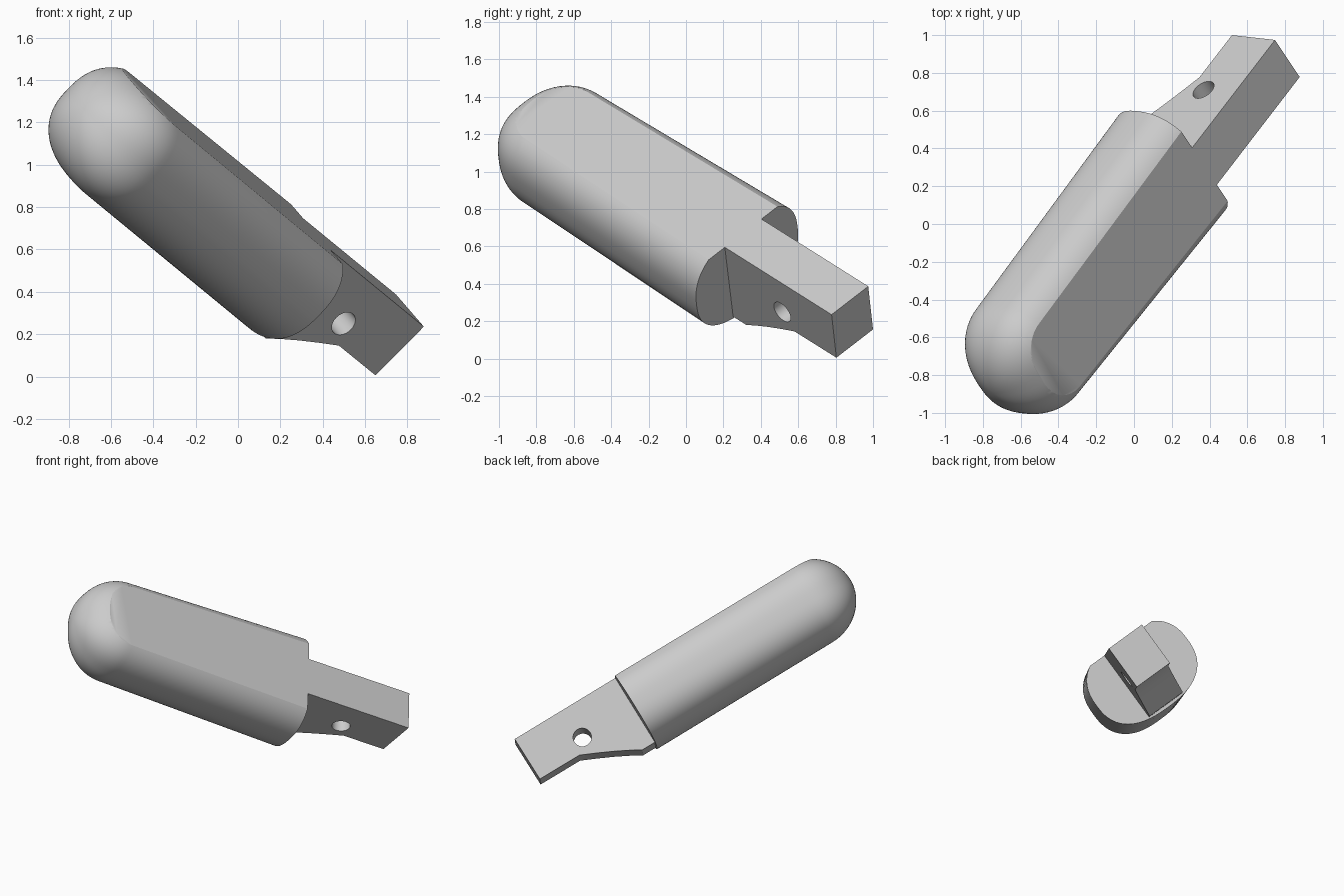
import bpy, bmesh
from math import sin, cos, pi, copysign, radians
from mathutils import Matrix, Vector

if "Cube" in bpy.data.objects:
    bpy.data.objects.remove(bpy.data.objects["Cube"])

# Tilted frame: local x = width, y = along the part, z = normal of the flat
along = Vector((0.545, 0.709, -0.447)).normalized()
width = Vector((0.467, -0.70, -0.54))
width = (width - along * width.dot(along)).normalized()
normal = width.cross(along)
frame = Matrix((width, along, normal)).transposed().to_4x4()

CENTRE_X, CENTRE_Z, FLAT_Z = -0.402, 0.467, 0.712
BASE_Y, DOME_Y, DOME_LEN = 0.12, -1.285, 0.325
SEGMENTS, DOME_RINGS = 96, 20

grey = bpy.data.materials.new("light_grey")
grey.use_nodes = True
grey.diffuse_color = (0.6, 0.6, 0.6, 1)
grey.node_tree.nodes["Principled BSDF"].inputs["Base Color"].default_value = (0.6, 0.6, 0.6, 1)


def make_object(name, bm):
    bmesh.ops.recalc_face_normals(bm, faces=bm.faces)
    mesh = bpy.data.meshes.new(name)
    bm.to_mesh(mesh)
    bm.free()
    mesh.materials.append(grey)
    obj = bpy.data.objects.new(name, mesh)
    obj.matrix_world = frame
    bpy.context.collection.objects.link(obj)
    return obj


def activate(obj):
    bpy.ops.object.select_all(action="DESELECT")
    obj.select_set(True)
    bpy.context.view_layer.objects.active = obj


def section(bm, y, half_x, half_z, power=2.5):
    """Ring of vertices on a rounded oval."""
    ring = []
    for i in range(SEGMENTS):
        a = 2 * pi * i / SEGMENTS
        x = copysign(abs(cos(a)) ** (2 / power), cos(a)) * half_x
        z = copysign(abs(sin(a)) ** (2 / power), sin(a)) * half_z
        ring.append(bm.verts.new((CENTRE_X + x, y, CENTRE_Z + z)))
    return ring


# Body: tapered oval bar with a domed tip, sliced flat along one side
bm = bmesh.new()
rings = [section(bm, BASE_Y, 0.386, 0.297)]
for k in range(DOME_RINGS):
    t = pi / 2 * k / DOME_RINGS
    rings.append(section(bm, DOME_Y - DOME_LEN * sin(t), 0.345 * cos(t), 0.297 * cos(t)))
for r1, r2 in zip(rings, rings[1:]):
    for i in range(SEGMENTS):
        j = (i + 1) % SEGMENTS
        bm.faces.new((r1[i], r1[j], r2[j], r2[i]))
bm.faces.new(rings[0])
tip = bm.verts.new((CENTRE_X, DOME_Y - DOME_LEN, CENTRE_Z))
for i in range(SEGMENTS):
    bm.faces.new((rings[-1][i], rings[-1][(i + 1) % SEGMENTS], tip))
cut = bmesh.ops.bisect_plane(bm, geom=bm.verts[:] + bm.edges[:] + bm.faces[:],
                             plane_co=(0, 0, FLAT_Z), plane_no=(0, 0, 1), clear_outer=True)
rim = [e for e in cut["geom_cut"] if isinstance(e, bmesh.types.BMEdge)]
bmesh.ops.contextual_create(bm, geom=rim)
body = make_object("body", bm)
activate(body)
bpy.ops.object.shade_smooth_by_angle(angle=radians(30))

# Tab: side profile with a flared root, extruded across the width
profile = [(BASE_Y, FLAT_Z), (0.925, FLAT_Z), (0.922, 0.387), (0.606, 0.386), (0.5, 0.338),
           (0.392, 0.286), (0.289, 0.232), (0.22, 0.192), (BASE_Y, 0.192)]
HALF = 0.14
bm = bmesh.new()
side = bm.faces.new([bm.verts.new((CENTRE_X - HALF, y, z)) for y, z in profile])
extruded = bmesh.ops.extrude_face_region(bm, geom=[side])["geom"]
bmesh.ops.translate(bm, vec=(2 * HALF, 0, 0),
                    verts=[v for v in extruded if isinstance(v, bmesh.types.BMVert)])
tab = make_object("tab", bm)

# Pin hole through the tab
bm = bmesh.new()
spot = Matrix.Translation((CENTRE_X, 0.525, 0.481)) @ Matrix.Rotation(pi / 2, 4, "Y")
bmesh.ops.create_cone(bm, cap_ends=True, segments=48, radius1=0.063, radius2=0.063,
                      depth=1, matrix=spot)
cutter = make_object("hole_cutter", bm)
cutter.hide_render = True
hole = tab.modifiers.new("pin_hole", "BOOLEAN")
hole.operation = "DIFFERENCE"
hole.solver = "EXACT"
hole.object = cutter
activate(tab)
bpy.ops.object.modifier_apply(modifier=hole.name)
bpy.data.objects.remove(cutter)
bpy.ops.object.shade_smooth_by_angle(angle=radians(30))
